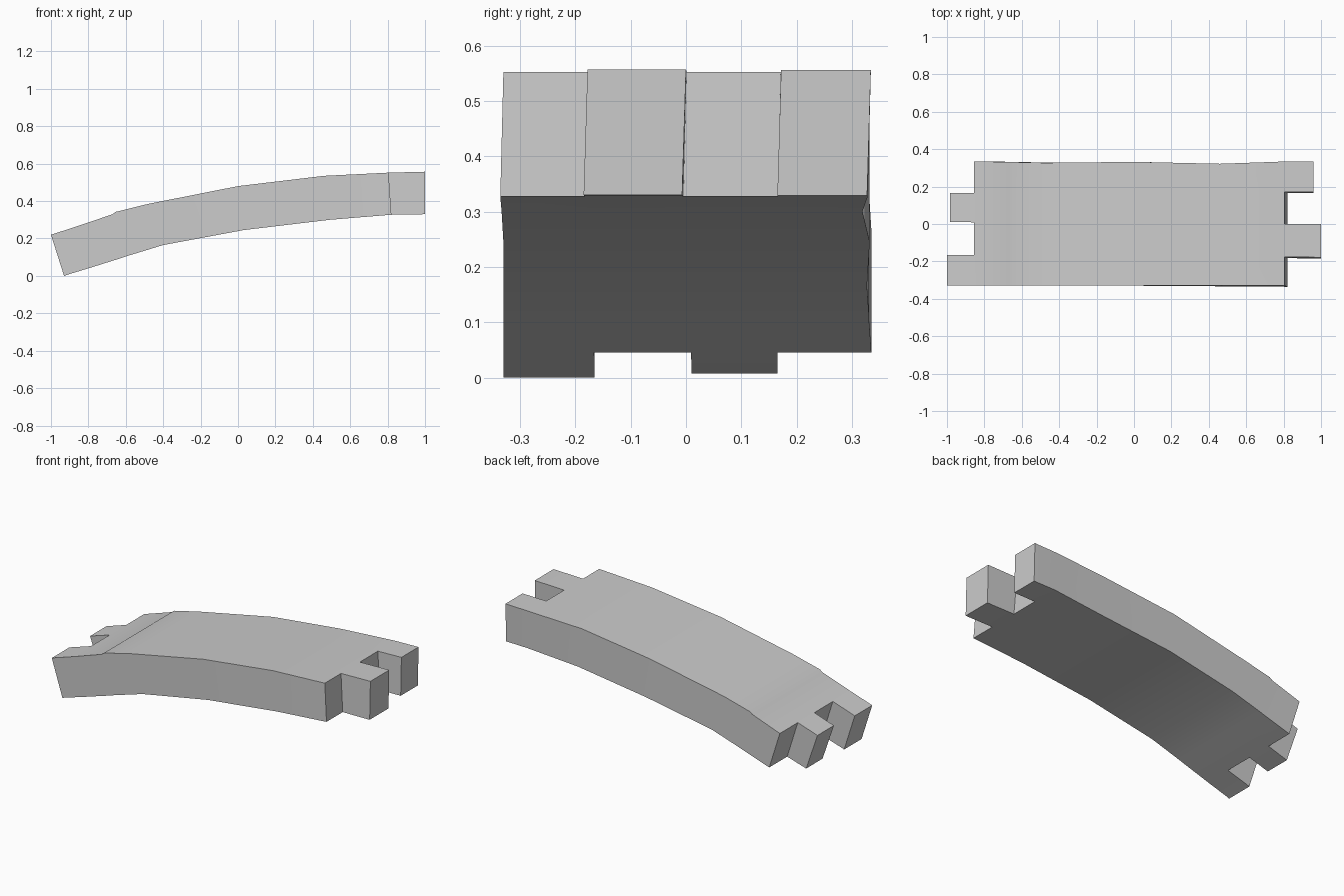
import bpy, bmesh, math

cube = bpy.data.objects.get("Cube")
if cube:
    bpy.data.objects.remove(cube, do_unlink=True)

# Plain light grey material
mat = bpy.data.materials.new("light_grey")
mat.use_nodes = True
colour = (0.6, 0.6, 0.6, 1)
mat.diffuse_color = colour
mat.node_tree.nodes["Principled BSDF"].inputs["Base Color"].default_value = colour

# Cross-sections along the arch: top x, top z, bottom x, bottom z, back edge y
stations = [
    (-1.0, .22, -.93, 0, .335), (-.985, .225, -.91, .007, .335),
    (-.855, .267, -.785, .045, .335), (-.67, .33, -.61, .1, .331),
    (-.655, .342, -.59, .107, .331), (-.48, .385, -.4, .165, .327),
    (0, .48, .03, .245, .332), (.46, .535, .49, .3, .322),
    (.805, .552, .82, .327, .334), (.96, .556, .96, .329, .334),
    (1.0, .557, 1.0, .33, .334)]
# Lane borders at the two ends, and the stations each lane spans
left_borders = (-.165, .01, .165)
right_borders = (-.178, 0, .172)
spans = [(0, 8), (2, 10), (1, 8), (2, 9)]

bm = bmesh.new()
verts = {}


def vert(i, j, k):
    """Shared corner: station i, lane border j, k = 0 bottom or 1 top."""
    if (i, j, k) not in verts:
        xt, zt, xb, zb, back = stations[i]
        t = (xt + 1) / 2
        inner = [a + (b - a) * t for a, b in zip(left_borders, right_borders)]
        y = [-.33, *inner, back][j] - (1 - k) * max(0, xt) * .007
        verts[i, j, k] = bm.verts.new((xt if k else xb, y, zt if k else zb))
    return verts[i, j, k]


def filled(i, j):
    return 0 <= j < len(spans) and spans[j][0] <= i < spans[j][1]


# Skin the filled cells, leaving the notches between the interlocking tabs open
for i in range(len(stations) - 1):
    for j in range(len(spans)):
        if not filled(i, j):
            continue
        corners = [(i, j), (i + 1, j), (i + 1, j + 1), (i, j + 1)]
        bm.faces.new([vert(*c, 1) for c in corners])
        bm.faces.new([vert(*c, 0) for c in reversed(corners)])
        neighbours = [(i, j - 1), (i + 1, j), (i, j + 1), (i - 1, j)]
        for n, cell in enumerate(neighbours):
            if not filled(*cell):
                a, b = corners[n], corners[(n + 1) % 4]
                bm.faces.new([vert(*a, 0), vert(*b, 0), vert(*b, 1), vert(*a, 1)])

bmesh.ops.recalc_face_normals(bm, faces=bm.faces)
mesh = bpy.data.meshes.new("arched_plank")
bm.to_mesh(mesh)
bm.free()
mesh.materials.append(mat)
plank = bpy.data.objects.new("arched_plank", mesh)
bpy.context.collection.objects.link(plank)

bpy.ops.object.select_all(action='DESELECT')
plank.select_set(True)
bpy.context.view_layer.objects.active = plank
bpy.ops.object.shade_smooth_by_angle(angle=math.radians(30))
